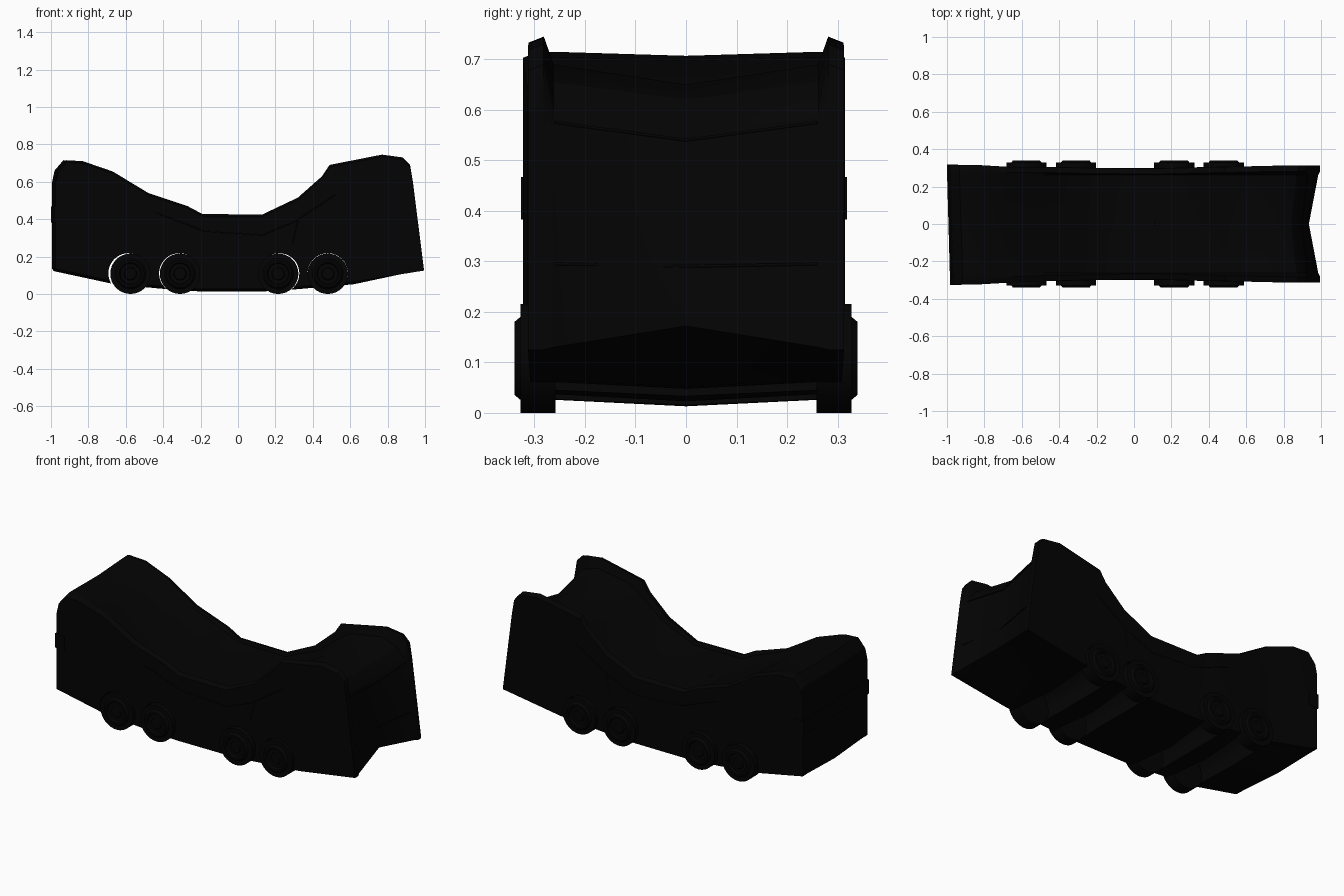
import bpy, bmesh, math
from mathutils import Vector

if "Cube" in bpy.data.objects:
    bpy.data.objects.remove(bpy.data.objects["Cube"])

black = bpy.data.materials.new("black_paint")
black.diffuse_color = (0.001, 0.001, 0.001, 1)
black.use_nodes = True
black.node_tree.nodes["Principled BSDF"].inputs["Base Color"].default_value = black.diffuse_color


def finish(ob, angle=30):
    ob.data.materials.append(black)
    bpy.ops.object.select_all(action='DESELECT')
    ob.select_set(True)
    bpy.context.view_layer.objects.active = ob
    bpy.ops.object.shade_smooth_by_angle(angle=math.radians(angle))
    return ob


def mesh_object(name, bm):
    bmesh.ops.recalc_face_normals(bm, faces=bm.faces)
    me = bpy.data.meshes.new(name)
    bm.to_mesh(me)
    bm.free()
    ob = bpy.data.objects.new(name, me)
    bpy.context.collection.objects.link(ob)
    return ob


def lathe(name, x, z, side, profile, n=32):
    """Revolve (y, radius) points around a wheel axis."""
    bm = bmesh.new()
    rings = [[bm.verts.new((x + r * math.cos(2 * math.pi * i / n), side * y,
                            z + r * math.sin(2 * math.pi * i / n)))
              for i in range(n)] for y, r in profile]
    for a, b in zip(rings, rings[1:]):
        for i in range(n):
            j = (i + 1) % n
            bm.faces.new((a[i], a[j], b[j], b[i]))
    bm.faces.new(rings[0])
    bm.faces.new(rings[-1])
    return mesh_object(name, bm)


def trim(name, points, r=0.003):
    """Thin seam line along a path."""
    cu = bpy.data.curves.new(name, 'CURVE')
    cu.dimensions = '3D'
    cu.bevel_depth, cu.bevel_resolution = r, 1
    sp = cu.splines.new('POLY')
    sp.points.add(len(points) - 1)
    for p, q in zip(sp.points, points):
        p.co = (*q, 1)
    cu.materials.append(black)
    ob = bpy.data.objects.new(name, cu)
    bpy.context.collection.objects.link(ob)


# Lower edge shared by all lengthwise profiles
bottom = [(-0.985, 0.135), (-0.66, 0.065), (-0.42, 0.042), (-0.2, 0.026),
          (0.13, 0.026), (0.3, 0.037), (0.62, 0.065)]
# Right end and top, from lower right to upper left: rim, deck edge, deck centre
rim = [(0.995, 0.125), (0.935, 0.6), (0.92, 0.69), (0.88, 0.73), (0.77, 0.745),
       (0.49, 0.69), (0.45, 0.63), (0.32, 0.515), (0.13, 0.425), (-0.19, 0.427),
       (-0.27, 0.47), (-0.48, 0.54), (-0.67, 0.655), (-0.83, 0.71),
       (-0.925, 0.715), (-0.972, 0.66), (-0.985, 0.6)]
edge = [(0.985, 0.13), (0.93, 0.56), (0.915, 0.6), (0.87, 0.655), (0.77, 0.69),
        (0.56, 0.655), (0.48, 0.6), (0.34, 0.49), (0.13, 0.4), (-0.19, 0.405),
        (-0.27, 0.445), (-0.48, 0.53), (-0.67, 0.65), (-0.83, 0.705),
        (-0.925, 0.715), (-0.972, 0.66), (-0.985, 0.6)]
centre = [(0.935, 0.172), (0.9, 0.535), (0.885, 0.57), (0.84, 0.62),
          (0.75, 0.65), (0.57, 0.625), (0.49, 0.57), (0.34, 0.46)] + \
         [(x, z - 0.008) for x, z in edge[8:]]


def width(x, y):
    # sides pinch slightly at the waist
    pinch = 0.93 + 0.06 * min(1, abs(x) / 0.8) + (0.02 if x < -0.8 else 0)
    return y * pinch - (0.004 if x < -0.6 else 0) if abs(y) > 0.28 else y


# Body: profiles lofted across the width
bm = bmesh.new()
columns = []
for y, prof, drop in [(-0.316, rim, 0), (-0.285, rim, 0), (-0.262, edge, 0),
                      (0, centre, 0.013), (0.262, edge, 0), (0.285, rim, 0),
                      (0.316, rim, 0)]:
    top = list(prof)
    if abs(y) > 0.3:
        top = [top[0]] + [(x, z - 0.012) for x, z in top[1:]]
    pts = [(x, z - drop) for x, z in bottom] + top
    columns.append([bm.verts.new((x - (0.03 * y if x < -0.9 else 0), width(x, y), z))
                    for x, z in pts])
for a, b in zip(columns, columns[1:]):
    for i in range(len(a)):
        j = (i + 1) % len(a)
        bm.faces.new((a[i], a[j], b[j], b[i]))
# Side walls: zip the lower edge to the upper edge, left to right
for col in (columns[0], columns[-1]):
    low, high = col[:8], col[:7:-1]
    i = j = 0
    while i < len(low) - 1 or j < len(high) - 1:
        step_high = i == len(low) - 1 or (j < len(high) - 1 and
                                          high[j + 1].co.x <= low[i + 1].co.x)
        if step_high:
            bm.faces.new((low[i], high[j], high[j + 1]))
            j += 1
        else:
            bm.faces.new((low[i], low[i + 1], high[j]))
            i += 1
body = mesh_object("body", bm)

# Wheel tunnels cut through the body
axles = [(-0.575, -0.01), (-0.31, -0.004), (0.215, 0.005), (0.48, 0)]
for x, shift in axles:
    cutter = lathe("tunnel_cutter", x + shift, 0.11, 1, [(-0.5, 0.108), (0.5, 0.108)], 40)
    cutter.hide_render = True
    mod = body.modifiers.new("tunnel", 'BOOLEAN')
    mod.operation, mod.object, mod.solver = 'DIFFERENCE', cutter, 'EXACT'
    bpy.context.view_layer.objects.active = body
    bpy.ops.object.modifier_apply(modifier=mod.name)
    bpy.data.objects.remove(cutter)
finish(body, 28)

# Wheels with stepped hubs
for x, _ in axles:
    for s in (-1, 1):
        finish(lathe("wheel", x, 0.108, s,
                     [(0.258, 0.108), (0.328, 0.108), (0.328, 0.082), (0.34, 0.072),
                      (0.34, 0.06), (0.326, 0.054), (0.326, 0.035), (0.333, 0.03)]))

# Bumper band on the left end
bm = bmesh.new()
bmesh.ops.create_cube(bm, size=1)
for v in bm.verts:
    v.co = Vector((-0.962 + v.co.x * 0.06 - v.co.y * 0.018, v.co.y * 0.645 - 0.004,
                   0.425 + v.co.z * 0.085))
finish(mesh_object("end_bumper", bm))

# Side seams
for s in (-1, 1):
    def on_side(pts):
        return [(x, s * abs(width(x, 0.3145)), z) for x, z in pts]
    trim("side_seam", on_side([(-0.62, 0.5), (-0.4, 0.42), (-0.18, 0.335), (0.13, 0.315),
                               (0.3, 0.385), (0.52, 0.53)]))
    trim("door_seam", on_side([(0.32, 0.39), (0.29, 0.27)]))

# End panel seams
trim("end_seam", [(0.926, -0.26, 0.575), (0.9, 0, 0.54), (0.926, 0.26, 0.575)])
trim("end_lower_seam", [(0.965, -0.26, 0.295), (0.922, 0, 0.29), (0.965, 0.26, 0.295)])

# Hatch on the deck
trim("deck_hatch", [(-0.17, -0.12, 0.395), (0.11, -0.12, 0.39), (0.11, 0.09, 0.39),
                    (-0.17, 0.09, 0.395), (-0.17, -0.12, 0.395)])
